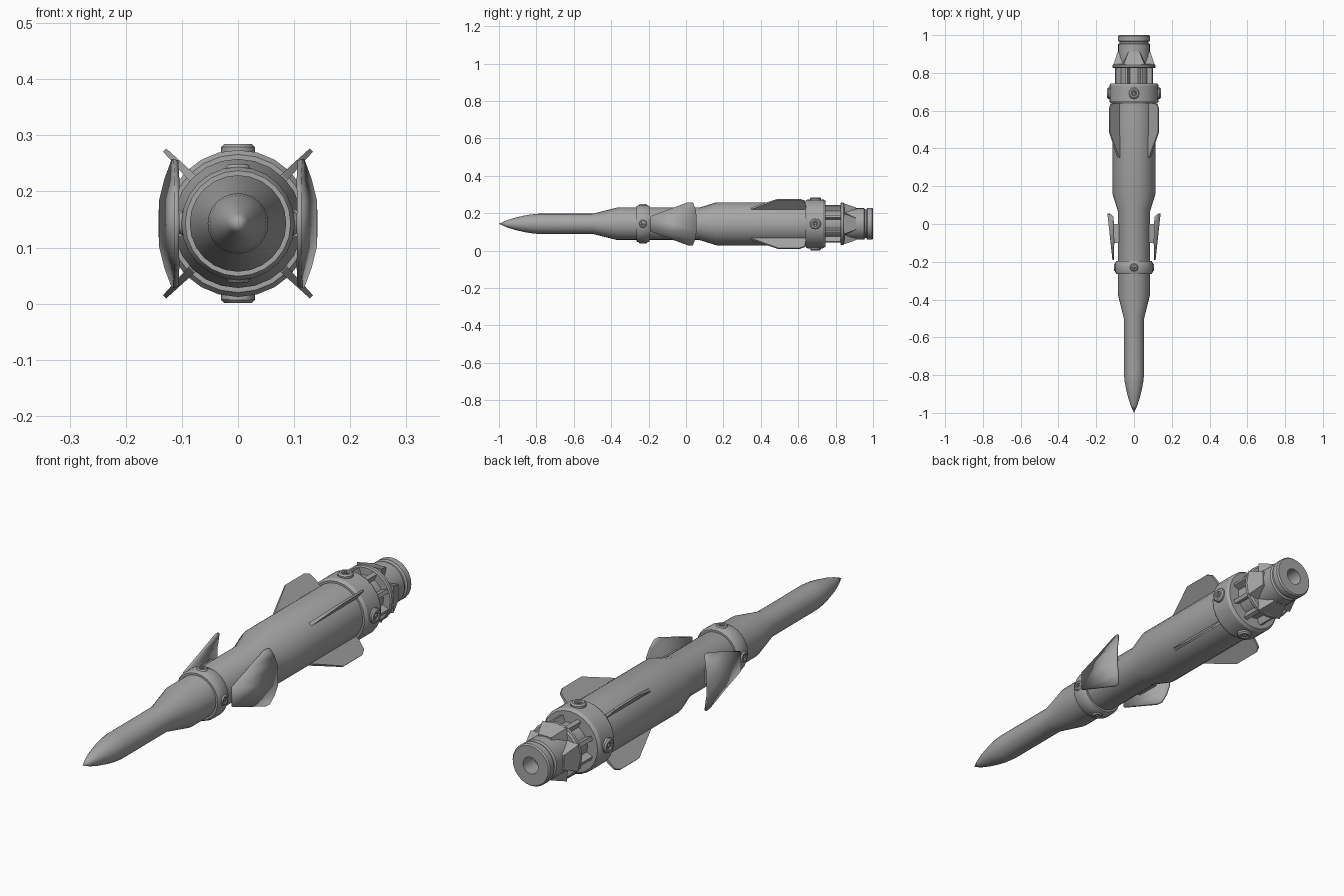
import bpy, bmesh, math
from mathutils import Matrix, Vector

cube = bpy.data.objects.get("Cube")
if cube:
    bpy.data.objects.remove(cube, do_unlink=True)

AXIS = 0.143  # height of the long axis
grey = bpy.data.materials.new("plain_grey")
grey.use_nodes = True
colour = (0.38, 0.38, 0.38, 1)
grey.diffuse_color = colour
grey.node_tree.nodes["Principled BSDF"].inputs["Base Color"].default_value = colour


def finish(name, bm, angle=28):
    """Turn a bmesh built around the y axis into a shaded object."""
    bmesh.ops.remove_doubles(bm, verts=bm.verts, dist=1e-5)
    bmesh.ops.recalc_face_normals(bm, faces=bm.faces)
    mesh = bpy.data.meshes.new(name)
    bm.to_mesh(mesh)
    bm.free()
    mesh.materials.append(grey)
    obj = bpy.data.objects.new(name, mesh)
    obj.location.z = AXIS
    bpy.context.collection.objects.link(obj)
    bpy.ops.object.select_all(action='DESELECT')
    obj.select_set(True)
    bpy.context.view_layer.objects.active = obj
    bpy.ops.object.shade_smooth_by_angle(angle=math.radians(angle))
    return obj


def lathe(name, profile, sides=24):
    """Revolve (y, radius) points around the y axis."""
    bm = bmesh.new()
    verts = [bm.verts.new((r, y, 0)) for y, r in profile]
    edges = [bm.edges.new(pair) for pair in zip(verts, verts[1:])]
    bmesh.ops.spin(bm, geom=verts + edges, cent=(0, 0, 0), axis=(0, 1, 0),
                   angle=math.tau, steps=sides, use_merge=False)
    return finish(name, bm)


def around(degrees):
    """Frame whose x points outward at an angle around the long axis."""
    return Matrix.Rotation(math.radians(-degrees), 4, 'Y')


def loft(name, loops, matrix=Matrix(), angle=28):
    """Closed solid between two matching loops of points."""
    bm = bmesh.new()
    a, b = [[bm.verts.new(matrix @ Vector(p)) for p in loop] for loop in loops]
    bm.faces.new(a)
    bm.faces.new(b)
    for i in range(len(a)):
        j = (i + 1) % len(a)
        bm.faces.new((a[i], a[j], b[j], b[i]))
    return finish(name, bm, angle)


# Main body with its stepped diameters
lathe("body", [(-1, 0), (-.96, .018), (-.92, .031), (-.87, .043), (-.83, .05), (-.79, .054),
               (-.5, .054), (-.37, .086), (.07, .086), (.163, .115), (.66, .115), (.66, 0)])

# Collars
lathe("front_collar", [(-.265, .08), (-.265, .094), (-.25, .101), (-.21, .101),
                       (-.195, .094), (-.195, .08)])
lathe("rear_collar", [(.638, .11), (.638, .123), (.65, .131), (.733, .131),
                      (.745, .123), (.745, 0)])

# Engine core, plate and nozzle with a hollow end
lathe("engine_core", [(.74, .078), (.84, .078)])
lathe("engine_plate", [(.825, 0), (.825, .108), (.83, .113), (.842, .113), (.848, .106), (.848, 0)])
lathe("nozzle", [(.845, .084), (.952, .084), (.957, .077), (.965, .077), (.97, .085),
                 (.994, .085), (1, .08), (1, .034), (.93, .034), (.93, 0)])

# Struts between the rear collar and the engine plate
for k in range(8):
    loops = [[(r, y, w) for r, w in ((.07, -.008), (.106, -.008), (.106, .008), (.07, .008))]
             for y in (.74, .83)]
    loft(f"engine_strut_{k + 1}", loops, around(22.5 + 45 * k))

# Tapered gussets on the nozzle, and bolts on both collars
for k in range(4):
    m = around(90 * k)
    base = [(.06, .845, -.062), (.109, .845, -.055), (.109, .845, .055), (.06, .845, .062)]
    top = [(.06, .91, -.032), (.087, .91, -.03), (.087, .91, .03), (.06, .91, .032)]
    loft(f"nozzle_gusset_{k + 1}", (base, top), m)
    for label, y, radius, foot, tip in (("front", -.23, .022, .09, .105),
                                        ("rear", .692, .03, .115, .142)):
        bm = bmesh.new()
        rings = ((foot, radius), (tip - .006, radius), (tip, radius * .8), (tip, radius * .5),
                 (tip - .006, radius * .42), (tip - .006, radius * .25),
                 (tip, radius * .2), (tip, 0))
        verts = [bm.verts.new((x, y + r, 0)) for x, r in rings]
        edges = [bm.edges.new(pair) for pair in zip(verts, verts[1:])]
        bmesh.ops.spin(bm, geom=verts + edges, cent=(0, y, 0), axis=(1, 0, 0),
                       angle=math.tau, steps=12, use_merge=False)
        bmesh.ops.transform(bm, matrix=m, verts=bm.verts)
        finish(f"{label}_bolt_{k + 1}", bm, 35)

# Rear fins on the diagonals, tapering in thickness towards the tip
fin_outline = [(.10, .34), (.117, .35), (.185, .49), (.185, .61), (.172, .635), (.10, .645)]
for k in range(4):
    loops = [[(r, y, side * (.0075 if r < .13 else .004)) for r, y in fin_outline]
             for side in (-1, 1)]
    loft(f"rear_fin_{k + 1}", loops, around(45 + 90 * k))

# Side vanes: folded plates that open towards the rear
# Rows are (y at front edge, y at rear edge, height, x at front, x at rear)
rows = [(.01, .037, .115, .115, .118), (-.085, .05, .08, .113, .131),
        (-.192, .056, .04, .114, .141)]
rows += [(a, b, -h, p, q) for a, b, h, p, q in reversed(rows)]
for label, side in (("left", 1), ("right", -1)):
    bm = bmesh.new()
    pairs = [[bm.verts.new((side * x, y, h)) for y, x in ((a, p), (b, q))]
             for a, b, h, p, q in rows]
    for (a, b), (c, d) in zip(pairs, pairs[1:]):
        bm.faces.new((a, b, d, c))
    vane = finish(f"{label}_vane", bm, 10)
    solid = vane.modifiers.new("thickness", 'SOLIDIFY')
    solid.thickness = .009
    # Keep the thickness on the inner side of the plate
    outward = vane.data.polygons[2].normal.x * side > 0
    solid.offset = -1 if outward else 1
    # Mount carrying the vane
    loops = [[(side * x, y, h) for y, h in ((-.1, -w), (.0, -w), (.0, w), (-.1, w))]
             for x, w in ((.075, .03), (.118, .02))]
    loft(f"{label}_vane_mount", loops)
